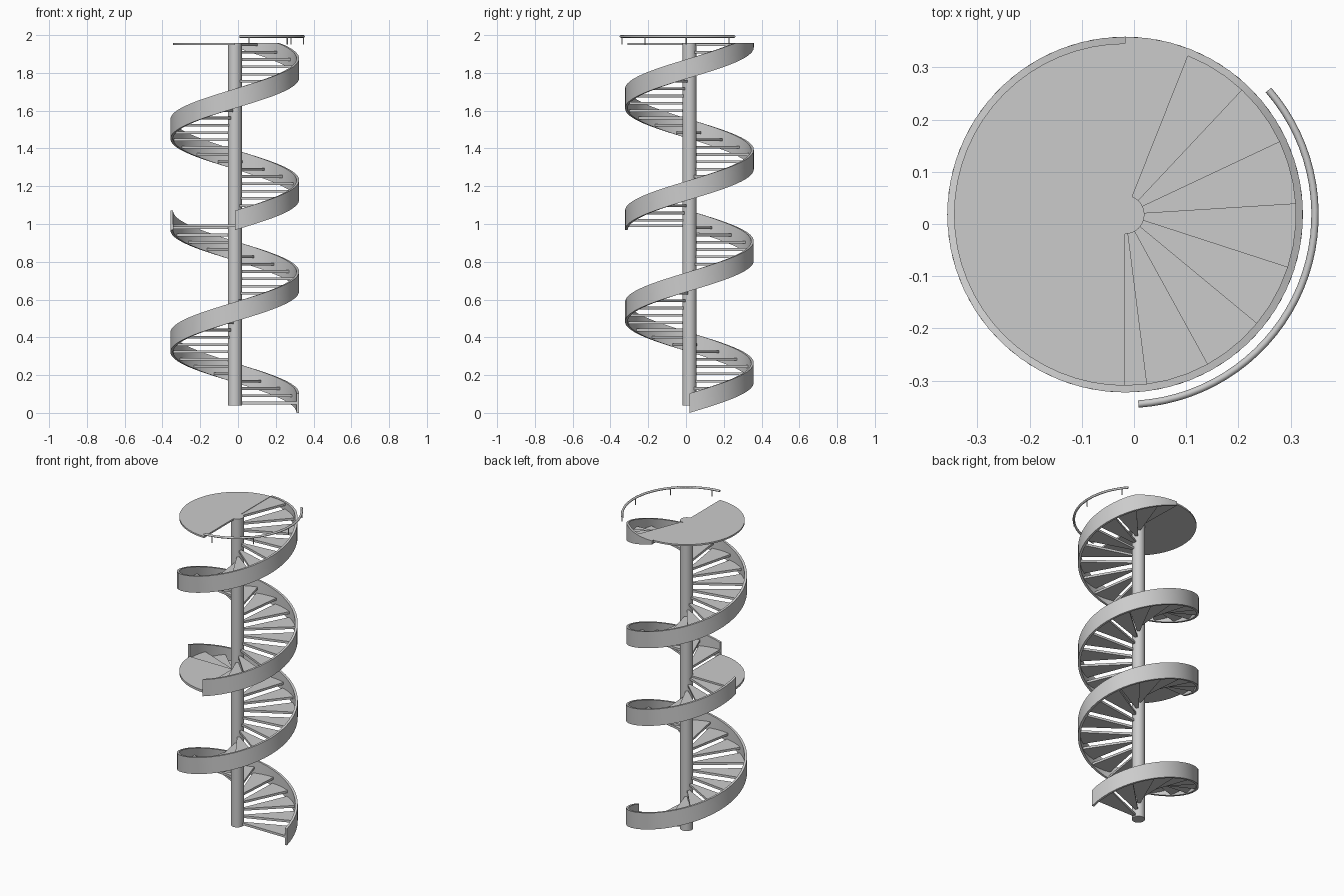
import bpy, bmesh
from math import radians, cos, sin

if "Cube" in bpy.data.objects:
    bpy.data.objects.remove(bpy.data.objects["Cube"])

CX, CY = -0.017, 0.018          # axis of the staircase
STEP = 21.6                     # degrees per tread (25 treads per flight)
RISE = 0.0387                   # height per tread
TOP = 1.958


def polar(r, deg, z):
    return (CX + r * cos(radians(deg)), CY + r * sin(radians(deg)), z)


def finish(bm, name, smooth=True):
    bmesh.ops.recalc_face_normals(bm, faces=bm.faces)
    me = bpy.data.meshes.new(name)
    bm.to_mesh(me)
    bm.free()
    ob = bpy.data.objects.new(name, me)
    bpy.context.collection.objects.link(ob)
    if smooth:
        bpy.context.view_layer.objects.active = ob
        ob.select_set(True)
        bpy.ops.object.shade_smooth_by_angle(angle=radians(30))
        ob.select_set(False)
    return ob


def sector(bm, a0, a1, r, z0, z1, n):
    """Pie-slice slab reaching into the column."""
    pts = [(0.02, a1), (0.02, a0)]
    pts += [(r, a0 + (a1 - a0) * i / n) for i in range(n + 1)]
    low = [bm.verts.new(polar(p, a, z0)) for p, a in pts]
    high = [bm.verts.new(polar(p, a, z1)) for p, a in pts]
    bm.faces.new(low[::-1])
    bm.faces.new(high)
    for i in range(len(pts)):
        j = (i + 1) % len(pts)
        bm.faces.new((low[i], low[j], high[j], high[i]))


def stringer(name, start, z_base):
    """Helical band of rectangular section, cut level at the top floor."""
    bm = bmesh.new()
    n, prev = 75, None
    for i in range(n + 1):
        a = start + 540 * i / n
        z0 = z_base + 25 * RISE * i / n
        z1 = min(z0 + 0.103, TOP)
        ring = [bm.verts.new(polar(r, a, z)) for r, z in
                ((0.327, z0), (0.341, z0), (0.341, z1), (0.327, z1))]
        if prev:
            for k in range(4):
                m = (k + 1) % 4
                bm.faces.new((prev[k], prev[m], ring[m], ring[k]))
        else:
            bm.faces.new(ring)
        prev = ring
    bm.faces.new(prev)
    finish(bm, name)


def treads(name, start, z_base):
    bm = bmesh.new()
    for k in range(25):
        a = start + STEP * k
        z = z_base + 0.052 + RISE * k
        sector(bm, a, a + STEP + 1.5, 0.328, z - 0.007, z + 0.007, 3)
    finish(bm, name, False)


# central column
bpy.ops.mesh.primitive_cylinder_add(vertices=32, radius=0.037, depth=TOP - 0.038,
                                    location=(CX, CY, (TOP + 0.038) / 2))
col = bpy.context.object
col.name = "column"
bpy.ops.object.shade_smooth_by_angle(angle=radians(30))
col.select_set(False)

# two flights, each one and a half turns
for label, start, z in (("lower", 0, 0.0), ("upper", 270, 25 * RISE)):
    stringer(label + "_stringer", start, z)
    treads(label + "_treads", start, z)

# quarter landing halfway, half landing at the top
for name, a0, a1, z0, z1, n in (("middle_landing", 180, 270, 0.984, 0.998, 16),
                                ("top_landing", 90, 270, 1.948, TOP, 32)):
    bm = bmesh.new()
    sector(bm, a0, a1, 0.328, z0, z1, n)
    finish(bm, name)

# curved handrail at the top
cu = bpy.data.curves.new("handrail", 'CURVE')
cu.dimensions = '3D'
cu.bevel_depth = 0.007
cu.bevel_resolution = 2
cu.use_fill_caps = True
sp = cu.splines.new('POLY')
sp.points.add(32)
for i, p in enumerate(sp.points):
    p.co = (*polar(0.364, -86 + 127 * i / 32, 1.993), 1)
bpy.context.collection.objects.link(bpy.data.objects.new("handrail", cu))

# short rail posts
for i in range(4):
    bpy.ops.mesh.primitive_cylinder_add(vertices=10, radius=0.003, depth=0.042,
                                        location=polar(0.364, -78 + 37.7 * i, 1.970))
    bpy.context.object.name = f"rail_post_{i + 1}"
